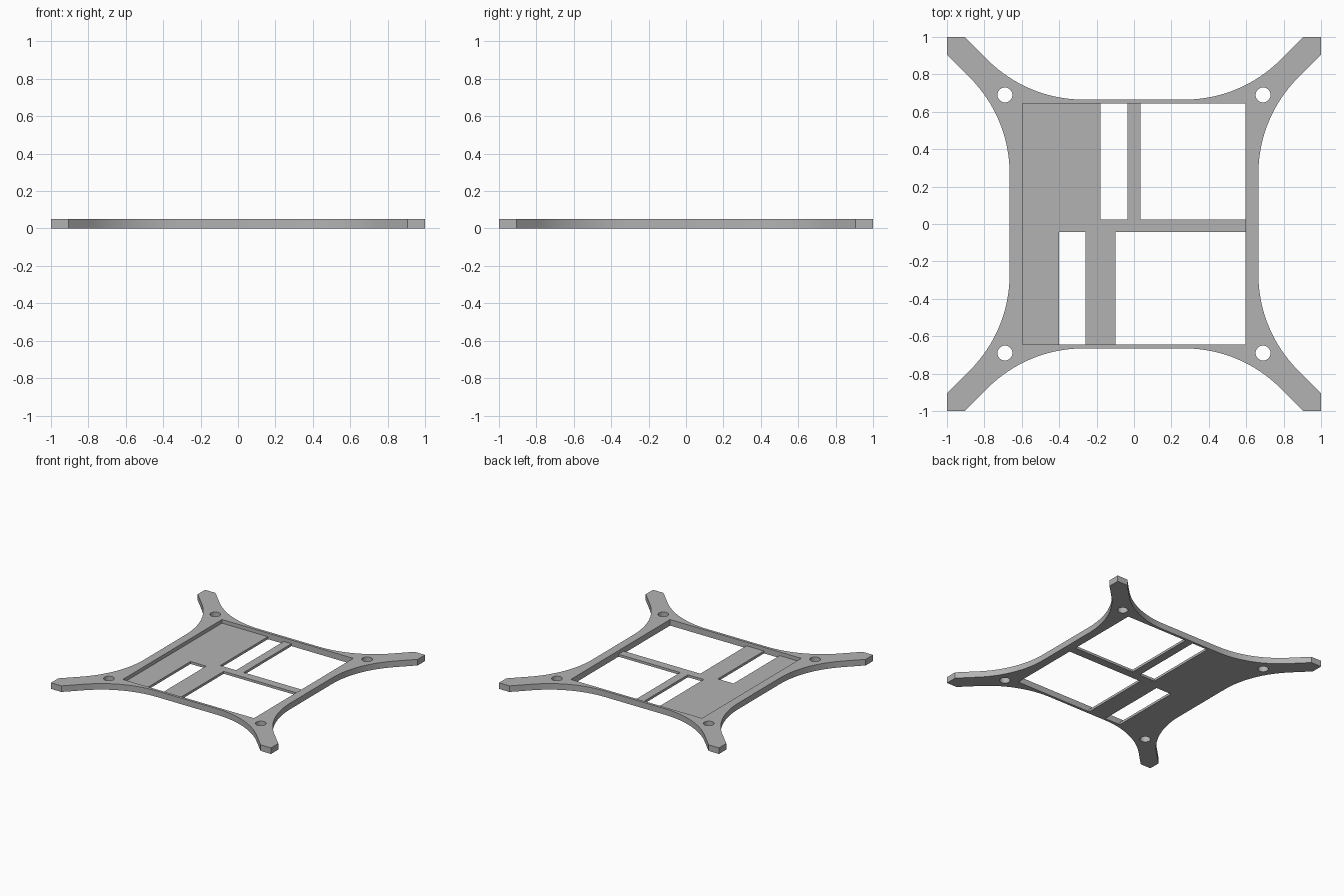
import bpy, bmesh, math

if "Cube" in bpy.data.objects:
    bpy.data.objects.remove(bpy.data.objects["Cube"])

THICK = 0.05    # full plate thickness
FLOOR = 0.02    # thickness of the recessed floor

grey = bpy.data.materials.new("light_grey")
grey.diffuse_color = (0.45, 0.45, 0.45, 1)
grey.use_nodes = True
grey.node_tree.nodes["Principled BSDF"].inputs["Base Color"].default_value = grey.diffuse_color


def prism(name, points, z0, z1):
    """Extrude a flat outline from z0 to z1."""
    bm = bmesh.new()
    face = bm.faces.new([bm.verts.new((x, y, z0)) for x, y in points])
    new = bmesh.ops.extrude_face_region(bm, geom=[face])["geom"]
    verts = [v for v in new if isinstance(v, bmesh.types.BMVert)]
    bmesh.ops.translate(bm, vec=(0, 0, z1 - z0), verts=verts)
    bmesh.ops.recalc_face_normals(bm, faces=bm.faces)
    mesh = bpy.data.meshes.new(name)
    bm.to_mesh(mesh)
    bm.free()
    mesh.materials.append(grey)
    obj = bpy.data.objects.new(name, mesh)
    bpy.context.collection.objects.link(obj)
    return obj


def rect(x0, x1, y0, y1):
    return [(x0, y0), (x1, y0), (x1, y1), (x0, y1)]


def cut(target, points, z0, z1):
    """Subtract a prism from the target and discard the cutter."""
    cutter = prism("cutter", points, z0, z1)
    cutter.hide_render = True
    mod = target.modifiers.new("cut", 'BOOLEAN')
    mod.operation = 'DIFFERENCE'
    mod.solver = 'EXACT'
    mod.object = cutter
    bpy.context.view_layer.objects.active = target
    bpy.ops.object.modifier_apply(modifier=mod.name)
    bpy.data.objects.remove(cutter)


# Outline: one side (arm tip, straight arm edge, fillet, edge), turned four times
EDGE, TIP, FLAT = 0.665, 0.905, 0.27
bend = 1 - TIP + EDGE - 0.0             # where the arm line x = -(y - 1) - TIP meets the edge
corner_x = -(TIP - (1 - EDGE))
tangent = -FLAT - corner_x
radius = tangent / math.tan(math.pi / 8)
STEPS = 16
arc = []
for i in range(STEPS + 1):
    a = math.radians(45) * (1 - i / STEPS)
    arc.append((-FLAT - radius * math.sin(a), EDGE + radius * (1 - math.cos(a))))
side = [(-1, 1), (-TIP, 1)] + arc + [(-x, y) for x, y in reversed(arc)] + [(TIP, 1)]
outline = []
for k in range(4):
    c, s = round(math.cos(k * math.pi / 2)), round(math.sin(k * math.pi / 2))
    outline += [(x * c + y * s, -x * s + y * c) for x, y in side]
plate = prism("mounting_plate", outline, 0, THICK)

# Shallow rectangular recess
X, Y = 0.596, 0.644
cut(plate, rect(-X, X, -Y, Y), FLOOR, THICK + 0.1)

# Through openings in the recess floor
for x0, x1, y0, y1 in [(-0.179, -0.035, 0.025, Y), (0.035, X, 0.025, Y),
                       (-0.401, -0.259, -Y, -0.044), (-0.099, X, -Y, -0.044)]:
    cut(plate, rect(x0, x1, y0, y1), -0.1, THICK + 0.1)

# Round screw holes in the arms
for sx in (-1, 1):
    for sy in (-1, 1):
        ring = [(sx * 0.69 + 0.04 * math.cos(t * math.pi / 16),
                 sy * 0.69 + 0.04 * math.sin(t * math.pi / 16)) for t in range(32)]
        cut(plate, ring, -0.1, THICK + 0.1)

# Smooth the curved walls, keep the edges sharp
bpy.ops.object.select_all(action='DESELECT')
plate.select_set(True)
bpy.context.view_layer.objects.active = plate
bpy.ops.object.shade_smooth_by_angle(angle=math.radians(30))
